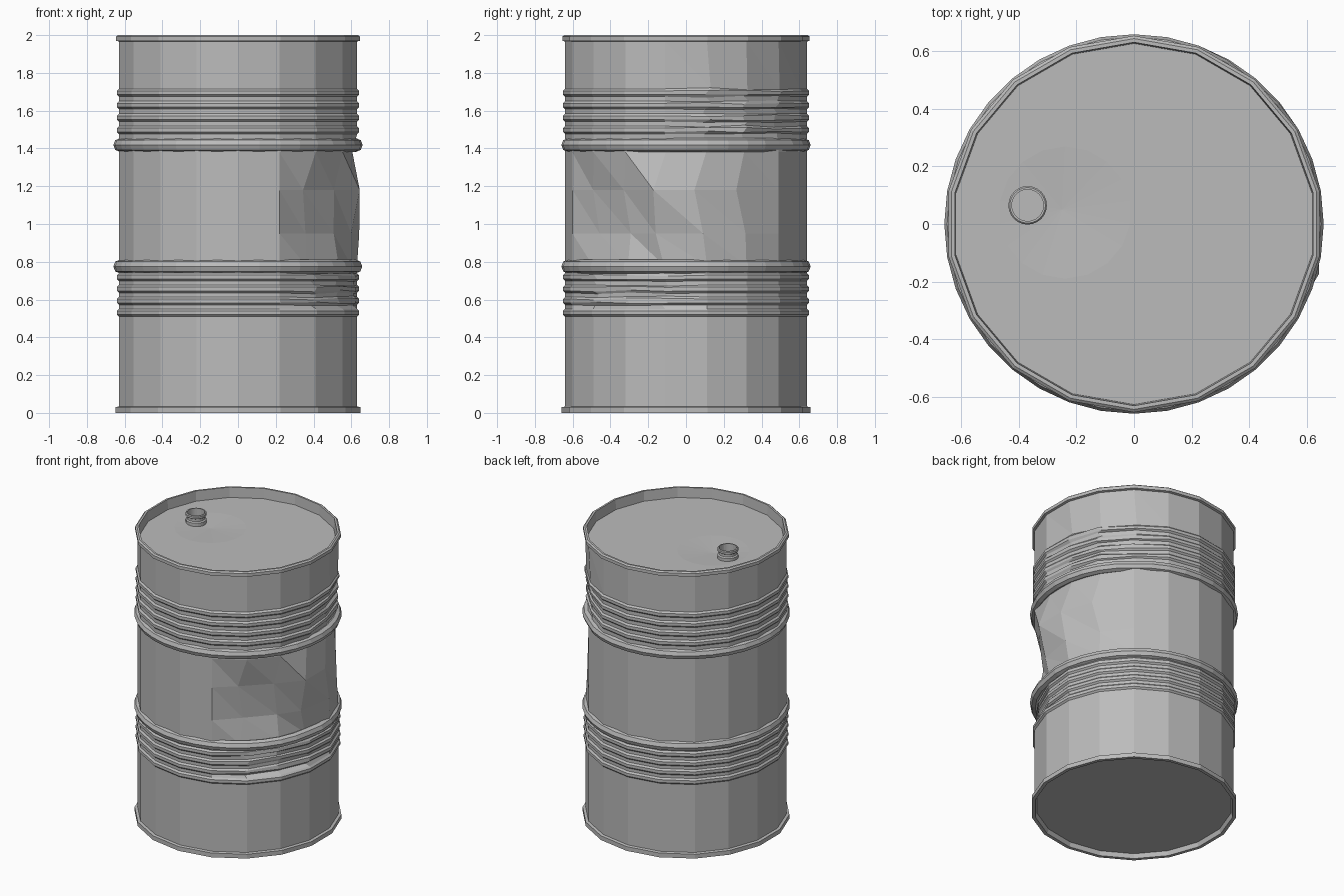
import bpy, bmesh, math, random
from mathutils import Vector

random.seed(4)
SIDES = 18

cube = bpy.data.objects.get("Cube")
if cube:
    bpy.data.objects.remove(cube, do_unlink=True)

steel = bpy.data.materials.new("grey_steel")
steel.use_nodes = True
GREY = (0.5, 0.5, 0.5, 1)
steel.diffuse_color = GREY
steel.node_tree.nodes["Principled BSDF"].inputs["Base Color"].default_value = GREY


def polar(angle, r, z, centre=(0, 0)):
    a = math.radians(angle)
    return Vector((centre[0] + r * math.cos(a), centre[1] + r * math.sin(a), z))


def lathe(bm, profile, sides, shape, centre=(0, 0), closed=False):
    """Sweep (radius, height) points; shape(angle, r, z) may bend the result."""
    angles = [-90 + 360 * k / sides for k in range(sides)]
    rows = [[bm.verts.new(polar(*shape(a, r, z), centre)) for a in angles] for r, z in profile]
    pairs = list(zip(rows, rows[1:]))
    if closed:
        pairs.append((rows[-1], rows[0]))
    for low, high in pairs:
        for k in range(sides):
            n = (k + 1) % sides
            # split along the diagonal that the buckled panels follow
            if abs(low[k].co.z - high[k].co.z) > 0.15:
                bm.faces.new((low[k], low[n], high[k]))
                bm.faces.new((low[n], high[n], high[k]))
            else:
                bm.faces.new((low[k], low[n], high[n], high[k]))
    return rows


def finish(bm, name):
    bmesh.ops.recalc_face_normals(bm, faces=bm.faces)
    mesh = bpy.data.meshes.new(name)
    bm.to_mesh(mesh)
    bm.free()
    mesh.materials.append(steel)
    obj = bpy.data.objects.new(name, mesh)
    bpy.context.collection.objects.link(obj)
    return obj


def plain(angle, r, z):
    return angle, r, z


# Buckled panel: (height, column angle) -> (new angle, new radius)
BUCKLE = {
    (1.38, -10): (-10, 0.615), (1.38, 10): (10, 0.615), (1.38, 30): (30, 0.615),
    (1.18, -50): (-55, 0.60), (1.18, -30): (-33, 0.605), (1.18, -10): (-15, 0.667),
    (1.18, 10): (4, 0.645), (1.18, 30): (25, 0.63),
    (0.95, -50): (-52, 0.58), (0.95, -30): (-30, 0.585), (0.95, -10): (-15, 0.62),
    (0.95, 10): (8, 0.648), (0.95, 30): (30, 0.63),
    (0.78, -50): (-54, 0.61), (0.78, -30): (-30, 0.615), (0.78, -10): (-11, 0.61),
}


def dented(angle, r, z):
    """Buckle the middle panel and crumple two patches of ribs."""
    col = round(angle)
    if (z, col) in BUCKLE:
        return (*BUCKLE[(z, col)], z)
    upper = 1.44 < z < 1.74 and col in (10, 30, 50)
    lower = 0.56 < z < 0.75 and col in (-50, -30, -10)
    if upper:
        fade = min(1, (1.76 - z) / 0.15)
        r -= fade * {10: 0.022, 30: 0.012, 50: 0.026}[col]
    if lower:
        r -= {-50: 0.02, -30: 0.035, -10: 0.02}[col]
    if upper or lower:
        angle += random.uniform(-2, 2)
        z += random.uniform(-0.006, 0.006)
    return angle, r, z


# Body profile from the bottom rim to the top rim
BODY, RIB, RIM = 0.64, 0.651, 0.655


def ribs(heights):
    pts = []
    for h in heights:
        pts += [(BODY, h - 0.021), (RIB, h - 0.010), (RIB, h + 0.010), (BODY, h + 0.021)]
    return pts


profile = [(0.625, 0.03), (0.635, 0), (RIM + 0.003, 0), (RIM + 0.003, 0.03), (BODY, 0.034)]
profile += ribs([0.53 + 0.063 * i for i in range(4)])
profile += [(BODY, z) for z in (0.78, 0.95, 1.18, 1.38)]
profile += ribs([1.497 + 0.066 * i for i in range(4)])
profile += [(BODY, 1.966), (RIM, 1.97), (RIM, 1.992), (0.645, 2), (0.632, 2), (0.628, 1.93)]

bm = bmesh.new()
rows = lathe(bm, profile, SIDES, dented)
bm.faces.new(rows[0])

# Lid with a shallow sag around the spout
sag = [bm.verts.new(polar(-90 + 360 * k / SIDES, 0.23, 1.93, (-0.24, 0.04))) for k in range(SIDES)]
low = bm.verts.new((-0.25, 0.05, 1.92))
for k in range(SIDES):
    n = (k + 1) % SIDES
    bm.faces.new((rows[-1][k], rows[-1][n], sag[n], sag[k]))
    bm.faces.new((sag[k], sag[n], low))
finish(bm, "barrel_body")


# Rolling hoops, rounder than the body and pinched next to the dents
def add_hoop(name, height, pinch_angle):
    def pinched(angle, r, z):
        gap = (angle - pinch_angle + 180) % 360 - 180
        return angle, r - 0.012 * math.exp(-(gap / 9) ** 2), z

    section = [(0.626 + 0.034 * math.cos(t * math.pi / 4), height + 0.036 * math.sin(t * math.pi / 4))
               for t in range(8)]
    ring = bmesh.new()
    lathe(ring, section, 2 * SIDES, pinched, closed=True)
    finish(ring, name)


add_hoop("lower_hoop", 0.775, -12)
add_hoop("upper_hoop", 1.418, 50)

# Spout on the lid
bm = bmesh.new()
spout = [(0.066, 1.915), (0.066, 1.948), (0.058, 1.955), (0.058, 1.972), (0.067, 1.978),
         (0.067, 1.992), (0.062, 1.997), (0.055, 1.997), (0.055, 1.945)]
rows = lathe(bm, spout, 24, plain, centre=(-0.37, 0.065))
bm.faces.new(rows[-1])
finish(bm, "lid_spout")
